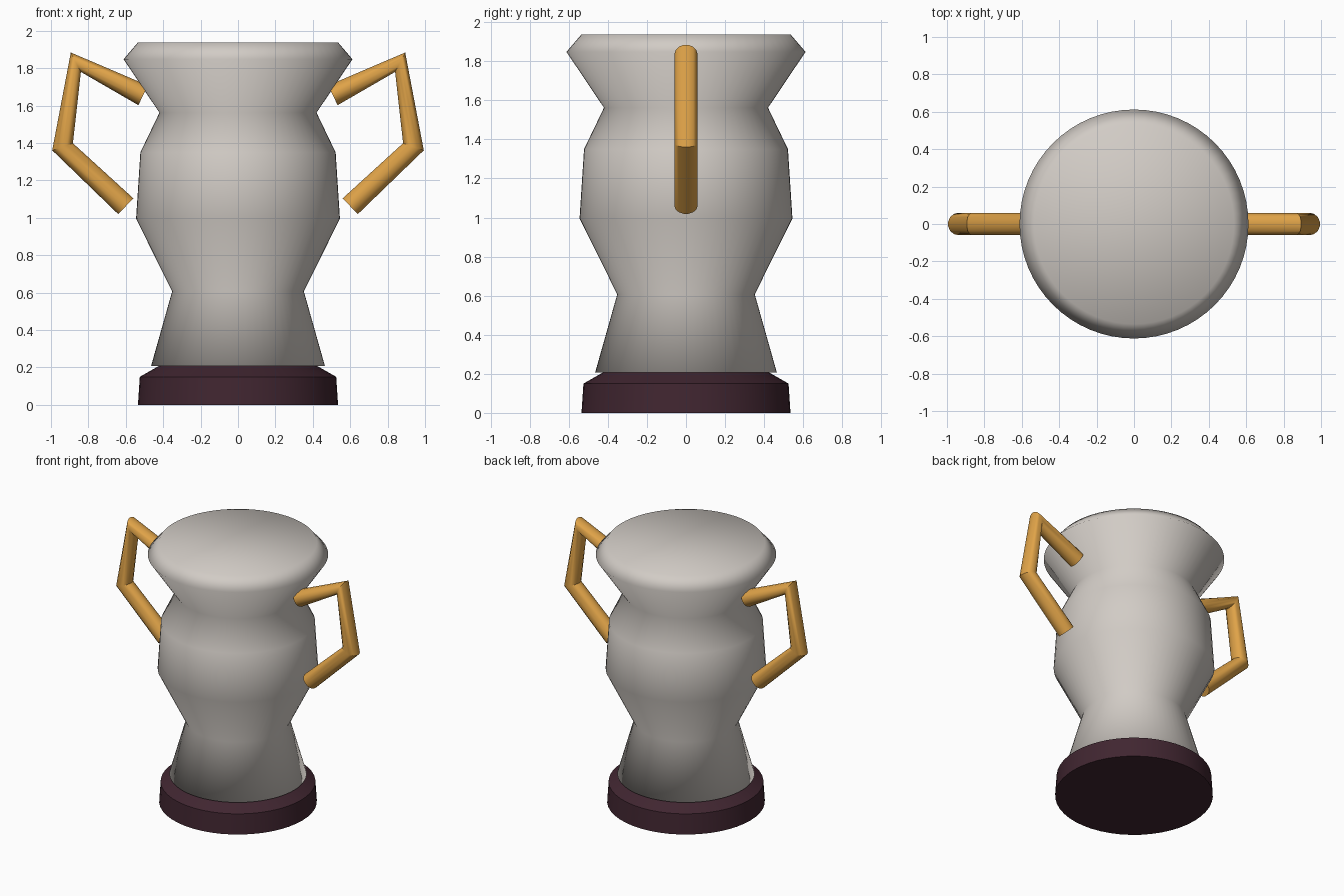
import bpy, math

if "Cube" in bpy.data.objects:
    bpy.data.objects.remove(bpy.data.objects["Cube"])


def material(name, rgb):
    m = bpy.data.materials.new(name)
    m.diffuse_color = (*rgb, 1.0)
    m.use_nodes = True
    m.node_tree.nodes["Principled BSDF"].inputs["Base Color"].default_value = m.diffuse_color
    return m


STONE = material("warm_grey", (0.64, 0.60, 0.56))
GOLD = material("gold", (0.74, 0.365, 0.065))
PLUM = material("dark_plum", (0.052, 0.019, 0.03))


def lathe(name, profile, mat, sides=48):
    """Closed solid of revolution from (radius, height) points, bottom to top."""
    verts, faces = [], []
    for r, z in profile:
        for i in range(sides):
            a = 2 * math.pi * i / sides
            verts.append((r * math.cos(a), r * math.sin(a), z))
    for k in range(len(profile) - 1):
        for i in range(sides):
            j = (i + 1) % sides
            faces.append((k * sides + i, k * sides + j,
                          (k + 1) * sides + j, (k + 1) * sides + i))
    faces.append(tuple(reversed(range(sides))))
    top = (len(profile) - 1) * sides
    faces.append(tuple(range(top, top + sides)))
    me = bpy.data.meshes.new(name)
    me.from_pydata(verts, [], faces)
    me.materials.append(mat)
    ob = bpy.data.objects.new(name, me)
    bpy.context.collection.objects.link(ob)
    return ob


def select_only(ob):
    bpy.ops.object.select_all(action='DESELECT')
    ob.select_set(True)
    bpy.context.view_layer.objects.active = ob


def handle(name, side):
    """Angular tube handle with loose ends, as a bevelled poly curve."""
    path = [(0.507, 1.655), (0.867, 1.832), (0.938, 1.38), (0.60, 1.062)]
    cu = bpy.data.curves.new(name, 'CURVE')
    cu.dimensions = '3D'
    cu.bevel_depth = 0.06
    cu.bevel_resolution = 5
    cu.use_fill_caps = True
    sp = cu.splines.new('POLY')
    sp.points.add(len(path) - 1)
    for p, (x, z) in zip(sp.points, path):
        p.co = (side * x, 0, z, 1)
    cu.materials.append(GOLD)
    ob = bpy.data.objects.new(name, cu)
    bpy.context.collection.objects.link(ob)
    select_only(ob)
    bpy.ops.object.convert(target='MESH')
    bpy.ops.object.shade_smooth_by_angle(angle=math.radians(35))


# Plinth under the vase
base = lathe("base", [(0.535, 0), (0.525, 0.15), (0.42, 0.21)], PLUM)
select_only(base)
bpy.ops.object.shade_smooth_by_angle(angle=math.radians(20))

# Vase body, smooth over all its rings including the closed top
body = lathe("vase_body", [(0.465, 0.207), (0.352, 0.607), (0.545, 0.995),
                           (0.522, 1.35), (0.42, 1.562), (0.612, 1.848),
                           (0.535, 1.938)], STONE, 64)
body.data.shade_smooth()

# Side handles
for label, s in (("left", -1), ("right", 1)):
    handle(label + "_handle", s)
